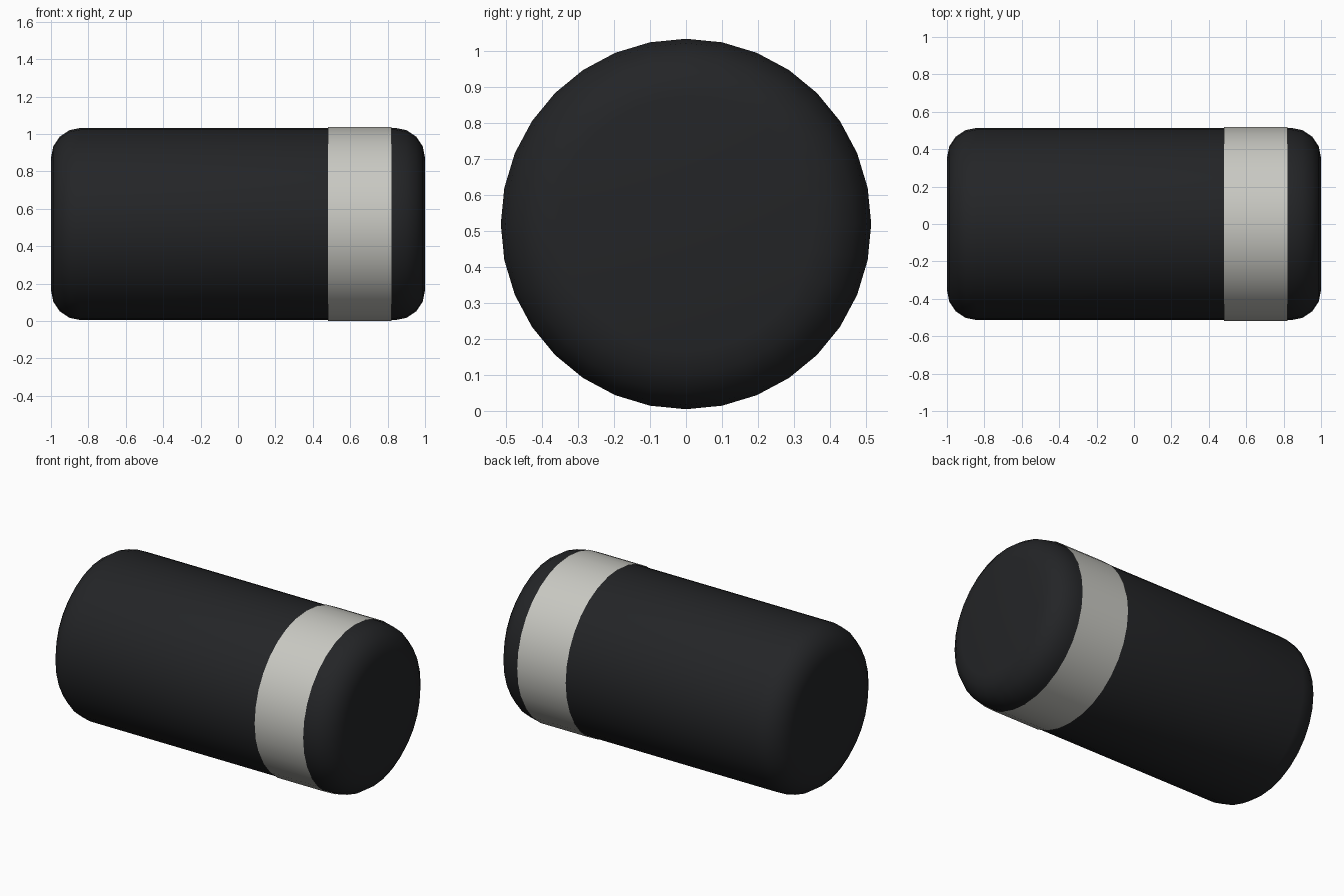
import bpy
import math

if "Cube" in bpy.data.objects:
    bpy.data.objects.remove(bpy.data.objects["Cube"])

ZC = 0.519     # height of the axis
SIDES = 32


def material(name, color):
    m = bpy.data.materials.new(name)
    m.diffuse_color = color
    m.use_nodes = True
    m.node_tree.nodes["Principled BSDF"].inputs["Base Color"].default_value = m.diffuse_color
    return m


def cylinder(name, radius, x0, x1, cap, mat):
    bpy.ops.mesh.primitive_cylinder_add(
        vertices=SIDES, radius=radius, depth=x1 - x0, end_fill_type=cap,
        location=((x0 + x1) / 2, 0, ZC), rotation=(0, math.pi / 2, 0))
    ob = bpy.context.object
    ob.name = name
    ob.data.materials.append(mat)
    return ob


# Dark body with rounded rims
body = cylinder("body", 0.514, -1, 1, 'NGON',
                material("black_plastic", (0.017, 0.018, 0.02, 1)))
bevel = body.modifiers.new("rounded_rims", 'BEVEL')
bevel.width = 0.16
bevel.segments = 4
bevel.limit_method = 'ANGLE'
bevel.angle_limit = math.radians(40)
bpy.ops.object.modifier_apply(modifier=bevel.name)
bpy.ops.object.shade_smooth_by_angle(angle=math.radians(35))

# Pale marking band, an open sleeve just proud of the body
cylinder("marking_band", 0.519, 0.48, 0.82, 'NOTHING',
         material("pale_grey", (0.58, 0.58, 0.54, 1)))
bpy.ops.object.shade_smooth_by_angle(angle=math.radians(35))
